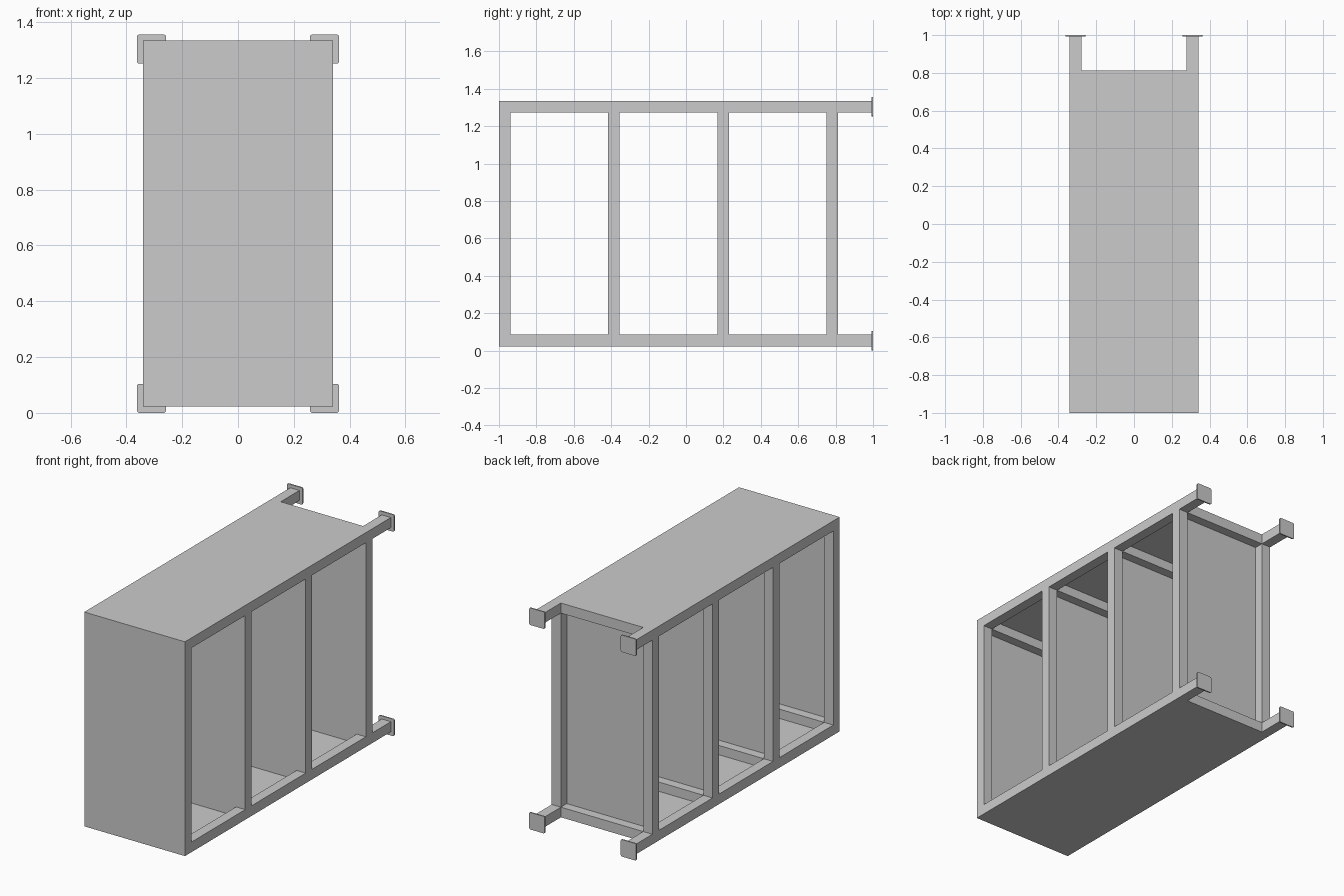
import bpy, bmesh

if "Cube" in bpy.data.objects:
    bpy.data.objects.remove(bpy.data.objects["Cube"])

T = 0.062                  # square tube width
PX = 0.31                  # leg centre in x
ZB, ZT = 0.054, 1.304      # lower and upper leg centres
ZM = (ZB + ZT) / 2
P = 0.005                  # sheet panel thickness
IX = PX - T / 2            # inner half width
Z0, Z1 = ZB + T / 2, ZT - T / 2


def box(name, x, y, z):
    """Box from (min, max) pairs."""
    bm = bmesh.new()
    bmesh.ops.create_cube(bm, size=1)
    for v in bm.verts:
        v.co = [r[0] if c < 0 else r[1] for c, r in zip(v.co, (x, y, z))]
    me = bpy.data.meshes.new(name)
    bm.to_mesh(me)
    bm.free()
    ob = bpy.data.objects.new(name, me)
    bpy.context.collection.objects.link(ob)
    return ob


def around(c, w=T):
    return (c - w / 2, c + w / 2)


def foot(name, x, z):
    """Thin square plate with rounded corners."""
    h = 0.052
    ob = box(name, around(x, 2 * h), (0.992, 1.0), (z - h, z + h))
    bm = bmesh.new()
    bm.from_mesh(ob.data)
    edges = [e for e in bm.edges
             if abs(e.verts[0].co.y - e.verts[1].co.y) > 0.001]
    bmesh.ops.bevel(bm, geom=edges, offset=0.008, segments=3,
                    profile=0.5, affect='EDGES')
    bm.to_mesh(ob.data)
    bm.free()


# Four long legs with foot plates
for side, x in (("left", -PX), ("right", PX)):
    for level, z in (("lower", ZB), ("upper", ZT)):
        box(f"{level}_{side}_leg", around(x), (-1 + T, 0.993), around(z))
        foot(f"{level}_{side}_foot", x, z - 0.002 if z == ZB else z)

# Shelf frames: the front one closes the leg ends, the others sit between legs
shelves = [-1.0, -0.417, 0.168, 0.75]
for i, y in enumerate(shelves):
    yr = (y, y + T)
    for side, x in (("left", -PX), ("right", PX)):
        zr = (ZB - T / 2, ZT + T / 2) if i == 0 else (Z0, Z1)
        box(f"shelf_{i}_{side}_rail", around(x), yr, zr)
    for level, z in (("lower", ZB), ("upper", ZT)):
        box(f"shelf_{i}_{level}_crossbar", (-IX, IX), yr, around(z))
    # Sheet flush with the front face of the frame
    box(f"shelf_{i}_panel", (-IX, IX), (y, y + P), (Z0, Z1))

# Side panels, flush with the outer faces, in each bay
for i, (a, b) in enumerate(zip(shelves, shelves[1:])):
    yr = (a + T, b)
    box(f"lower_side_panel_{i}", (-IX, IX), yr, (ZB - T / 2, ZB - T / 2 + P))
    box(f"upper_side_panel_{i}", (-IX, IX), yr, (ZT + T / 2 - P, ZT + T / 2))
